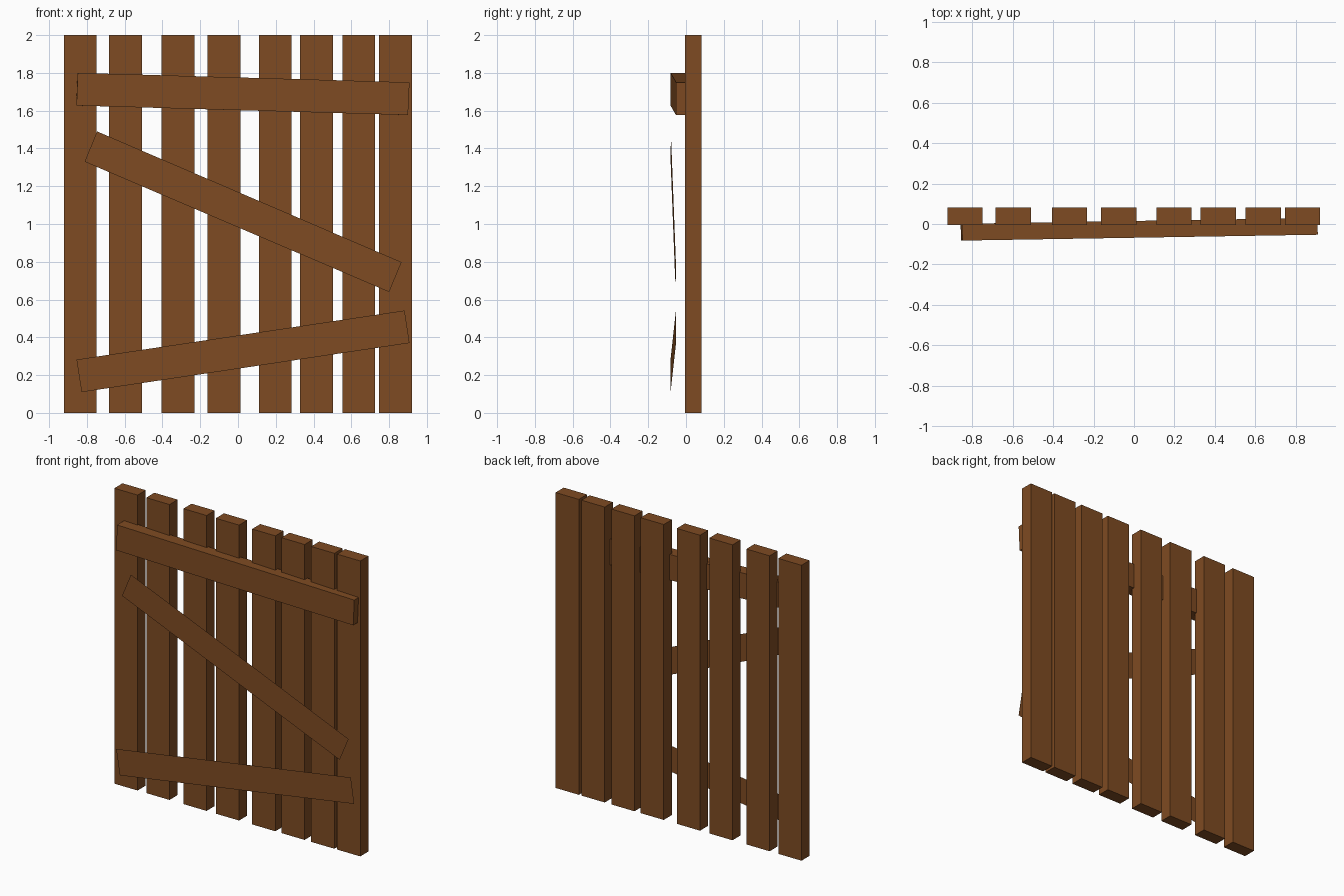
import bpy
from mathutils import Vector

if "Cube" in bpy.data.objects:
    bpy.data.objects.remove(bpy.data.objects["Cube"])

wood = bpy.data.materials.new("brown wood")
wood.diffuse_color = (0.21, 0.07, 0.016, 1)
wood.use_nodes = True
wood.node_tree.nodes["Principled BSDF"].inputs["Base Color"].default_value = wood.diffuse_color


def make(name, verts, faces):
    mesh = bpy.data.meshes.new(name)
    mesh.from_pydata(verts, [], faces)
    mesh.materials.append(wood)
    obj = bpy.data.objects.new(name, mesh)
    bpy.context.collection.objects.link(obj)
    return obj


BOX = [(0, 1, 2, 3), (7, 6, 5, 4), (0, 4, 5, 1),
       (1, 5, 6, 2), (2, 6, 7, 3), (3, 7, 4, 0)]


def board(name, outline, front, depth):
    """Board from a front outline (x, z), counter-clockwise seen from the
    front; front(x) gives y. Zero depth makes a single flat face."""
    verts = [Vector((x, front(x), z)) for x, z in outline]
    if depth == 0:
        return make(name, verts, [(0, 1, 2, 3)])
    n = (verts[1] - verts[0]).cross(verts[3] - verts[0]).normalized()
    return make(name, verts + [v - n * depth for v in verts], BOX)


# Upright planks with uneven gaps
WIDTH = 0.174
for i, x in enumerate((-0.922, -0.683, -0.405, -0.162, 0.11, 0.329, 0.552, 0.746)):
    board(f"plank_{i + 1}",
          [(x, 0), (x + WIDTH, 0), (x + WIDTH, 2), (x, 2)],
          lambda _: -0.006, 0.087)


# Cross boards sit slightly skewed: the right end is nearer the planks
def skew(x):
    return -0.082 + 0.029 * (x + 0.855) / 1.76


board("top_rail", [(-0.855, 1.627), (0.9, 1.577), (0.908, 1.75), (-0.848, 1.8)],
      skew, 0.083)
board("diagonal_brace", [(-0.812, 1.33), (0.8, 0.64), (0.866, 0.798), (-0.746, 1.49)],
      skew, 0)
board("bottom_rail", [(-0.828, 0.11), (0.908, 0.37), (0.882, 0.542), (-0.855, 0.282)],
      skew, 0)
